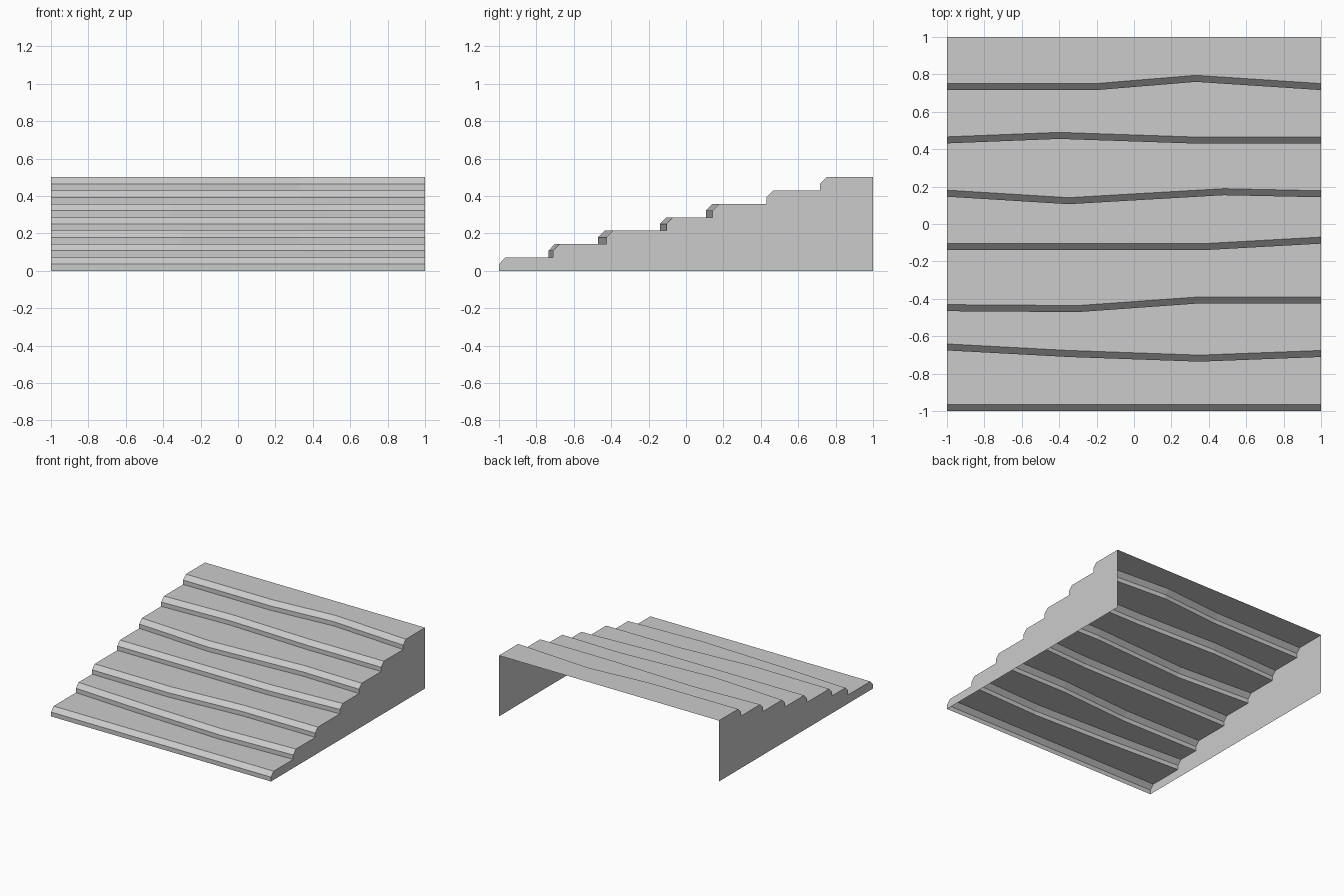
import bpy, bmesh

if "Cube" in bpy.data.objects:
    bpy.data.objects.remove(bpy.data.objects["Cube"])

RISE = 0.5 / 7      # height of one terrace
BEVEL = 0.035       # depth of the sloped lip

# Plan line (x, y) of each riser, from front to back
lines = [
    [(-1, -1), (1, -1)],
    [(-1, -.676), (-.35, -.711), (.35, -.736), (1, -.711)],
    [(-1, -.466), (-.3, -.471), (.33, -.426), (1, -.426)],
    [(-1, -.14), (.37, -.14), (1, -.105)],
    [(-1, .146), (-.35, .106), (.48, .154), (1, .143)],
    [(-1, .431), (-.4, .455), (.33, .43), (1, .43)],
    [(-1, .716), (-.2, .716), (.33, .76), (1, .716)],
]

bm = bmesh.new()


def row(line, dy, z):
    return [bm.verts.new((x, y + dy, z)) for x, y in line]


def strip(a, b):
    for i in range(len(a) - 1):
        bm.faces.new((a[i], a[i + 1], b[i + 1], b[i]))


# Risers, sloped lips and flat treads
rows = []
for i, line in enumerate(lines):
    z = i * RISE
    foot = row(line, 0, z)
    nose = row(line, 0, z + RISE / 2)
    lip = row(line, BEVEL, z + RISE)
    strip(foot, nose)
    strip(nose, lip)
    if rows:
        bm.faces.new(rows[-1] + foot[::-1])
    rows += [foot, nose, lip]
back = row([(-1, 1), (1, 1)], 0, 7 * RISE)
bm.faces.new(rows[-1] + back[::-1])
rows.append(back)

# Side walls; back and underside stay open
base = row([(-1, 1), (1, 1)], 0, 0)
bm.faces.new([r[0] for r in rows] + [base[0]])
bm.faces.new([base[1]] + [r[-1] for r in reversed(rows)])

bmesh.ops.recalc_face_normals(bm, faces=bm.faces)
bm.faces.ensure_lookup_table()
if max(bm.faces, key=lambda f: f.calc_center_median().z).normal.z < 0:
    bmesh.ops.reverse_faces(bm, faces=bm.faces)

mesh = bpy.data.meshes.new("terraced_slope")
bm.to_mesh(mesh)
bm.free()
bpy.context.collection.objects.link(bpy.data.objects.new("terraced_slope", mesh))
